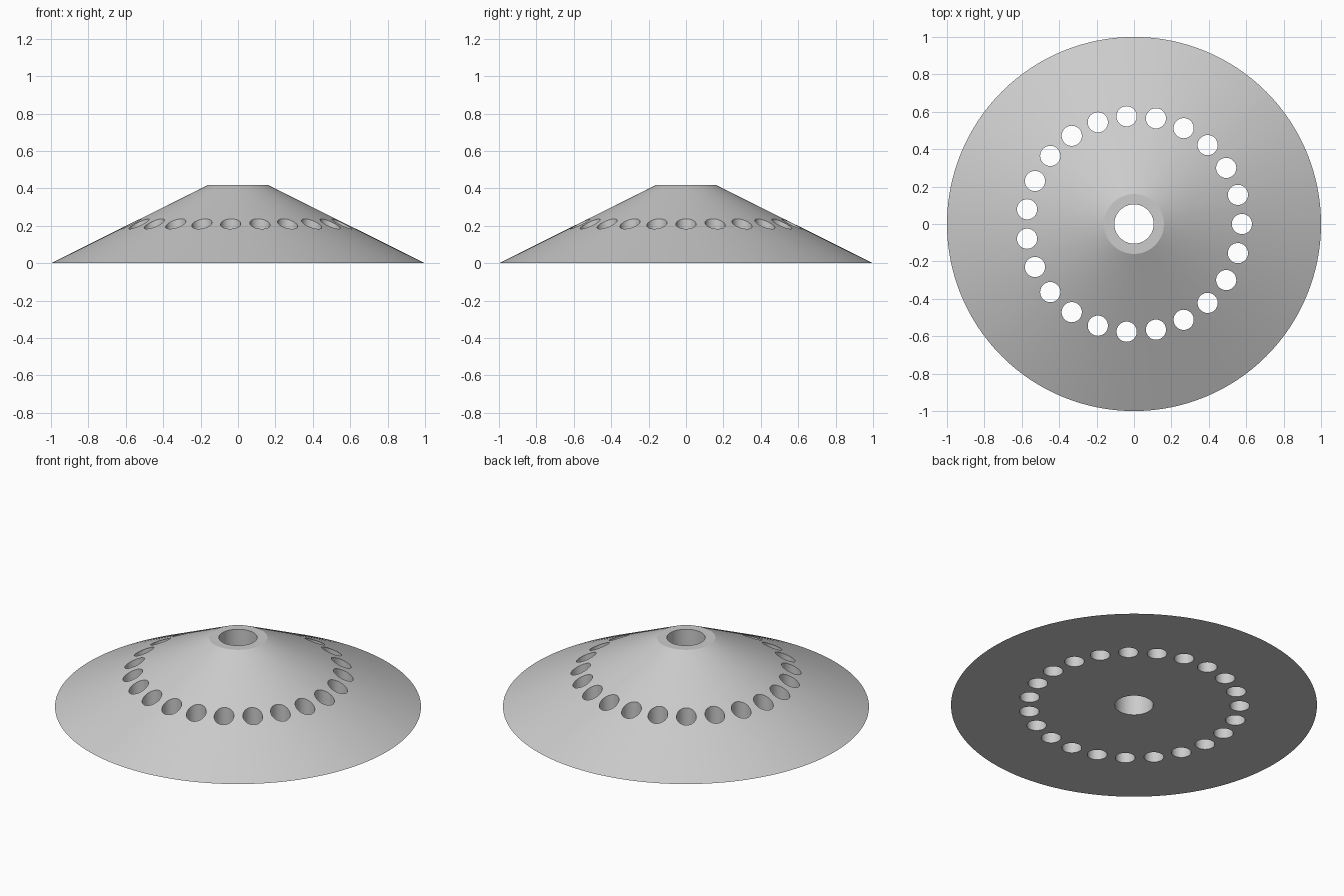
import bpy, bmesh, math
from mathutils import Matrix

if "Cube" in bpy.data.objects:
    bpy.data.objects.remove(bpy.data.objects["Cube"])

HEIGHT, TOP_R, BASE_R = 0.418, 0.16, 1.0
RING_COUNT, RING_R = 23, 0.577
HOLE_R, BORE_R = 0.054, 0.105


def make_object(name, bm):
    mesh = bpy.data.meshes.new(name)
    bm.to_mesh(mesh)
    bm.free()
    obj = bpy.data.objects.new(name, mesh)
    bpy.context.collection.objects.link(obj)
    return obj


def add_cone(bm, r1, r2, z0, z1, segments, x=0, y=0):
    bmesh.ops.create_cone(bm, cap_ends=True, segments=segments, radius1=r1, radius2=r2,
                          depth=z1 - z0, matrix=Matrix.Translation((x, y, (z0 + z1) / 2)))


grey = bpy.data.materials.new("light grey")
grey.diffuse_color = (0.6, 0.6, 0.6, 1)
grey.use_nodes = True
grey.node_tree.nodes["Principled BSDF"].inputs["Base Color"].default_value = grey.diffuse_color

# Solid conical body with a flat top
bm = bmesh.new()
add_cone(bm, BASE_R, TOP_R, 0, HEIGHT, 128)
body = make_object("perforated_cone", bm)
body.data.materials.append(grey)

# Vertical drills: centre bore and ring of holes
bm = bmesh.new()
add_cone(bm, BORE_R, BORE_R, -0.2, 0.7, 64)
for i in range(RING_COUNT):
    a = math.tau * i / RING_COUNT
    add_cone(bm, HOLE_R, HOLE_R, -0.2, 0.7, 40, RING_R * math.cos(a), RING_R * math.sin(a))
drills = make_object("hole_cutters", bm)
drills.data.materials.append(grey)
drills.hide_render = True

# Cut the holes, then remove the drills
cut = body.modifiers.new("holes", "BOOLEAN")
cut.operation = "DIFFERENCE"
cut.solver = "EXACT"
cut.object = drills
bpy.context.view_layer.objects.active = body
body.select_set(True)
drills.select_set(False)
bpy.ops.object.modifier_apply(modifier=cut.name)
bpy.data.objects.remove(drills)

# Smooth walls with crisp rims
bpy.ops.object.shade_smooth_by_angle(angle=math.radians(20))
